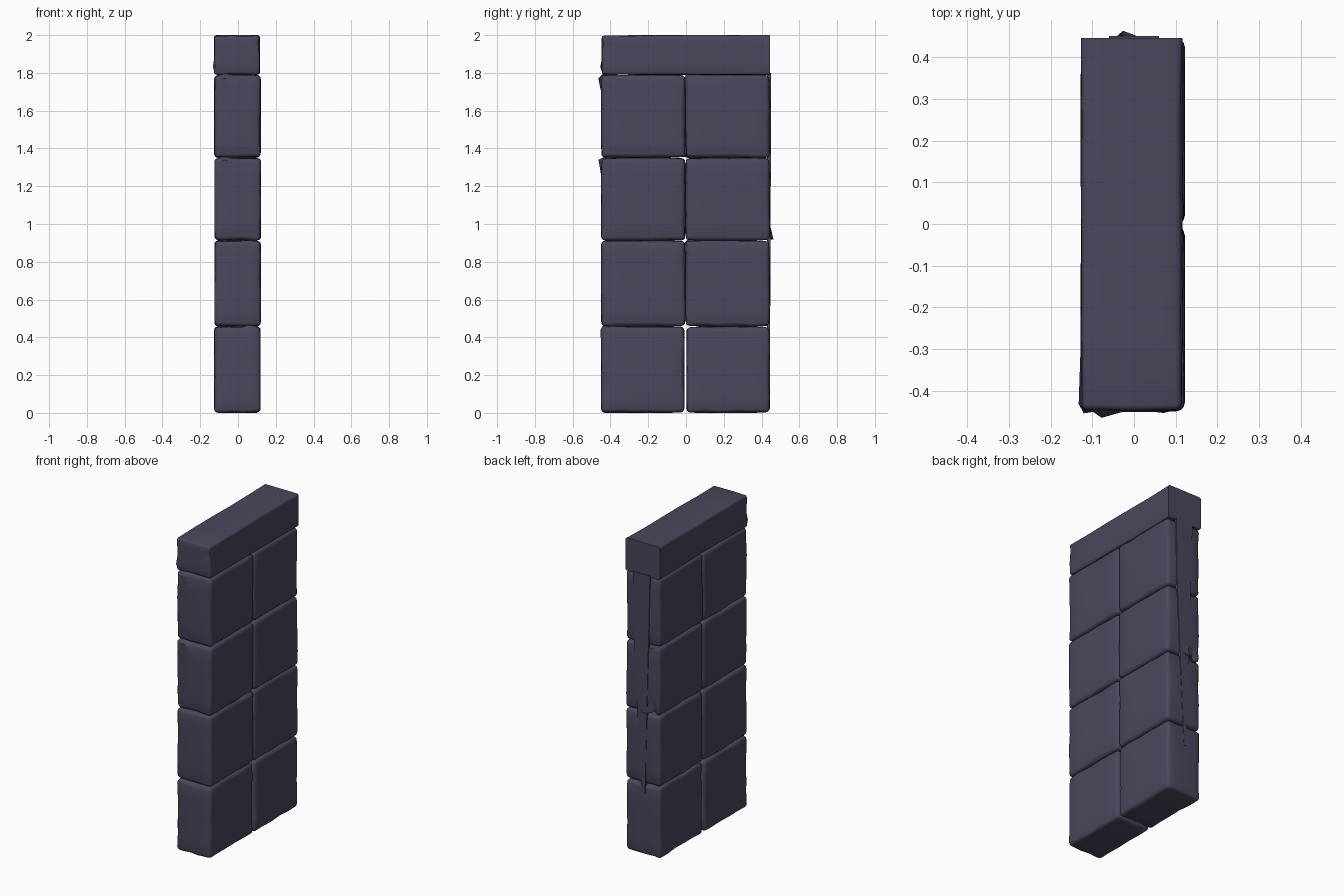
import bpy, bmesh, math, random
from mathutils import Vector

if "Cube" in bpy.data.objects:
    bpy.data.objects.remove(bpy.data.objects["Cube"])

random.seed(4)

stone = bpy.data.materials.new("dark slate stone")
stone.diffuse_color = (0.064, 0.064, 0.108, 1)
stone.use_nodes = True
stone.node_tree.nodes["Principled BSDF"].inputs["Base Color"].default_value = stone.diffuse_color


def finish(bm, name):
    bmesh.ops.recalc_face_normals(bm, faces=bm.faces[:])
    me = bpy.data.meshes.new(name)
    bm.to_mesh(me)
    bm.free()
    ob = bpy.data.objects.new(name, me)
    bpy.context.collection.objects.link(ob)
    me.materials.append(stone)
    bpy.ops.object.select_all(action='DESELECT')
    ob.select_set(True)
    bpy.context.view_layer.objects.active = ob
    bpy.ops.object.shade_smooth_by_angle(angle=math.radians(35))
    return ob


def worn_block(name, lo, hi, bevel, wear, sharp_back=False):
    """Box with slightly worn, rounded edges."""
    lo, hi = Vector(lo), Vector(hi)
    mid, half = (lo + hi) / 2, (hi - lo) / 2
    bm = bmesh.new()
    bmesh.ops.create_cube(bm, size=2)
    bmesh.ops.subdivide_edges(bm, edges=bm.edges[:], cuts=4, use_grid_fill=True)
    # rounded edges are those lying on two sides of the box
    def sides(v):
        return {(i, c > 0) for i, c in enumerate(v.co) if abs(c) > 0.999}
    tags = {v: sides(v) for v in bm.verts}
    edges = []
    for e in bm.edges:
        shared = tags[e.verts[0]] & tags[e.verts[1]]
        if len(shared) >= 2 and not (sharp_back and (1, True) in shared):
            edges.append(e)
    for v in bm.verts:
        s = tags[v]
        v.co = Vector([mid[i] + v.co[i] * half[i] for i in range(3)])
        if len(s) >= 2 and not (sharp_back and (1, True) in s):
            for i, positive in s:
                d = random.uniform(0, wear)
                v.co[i] += -d if positive else d
    bmesh.ops.bevel(bm, geom=edges, offset=bevel, offset_type='OFFSET',
                    segments=3, profile=0.5, affect='EDGES', clamp_overlap=True)
    return finish(bm, name)


# two columns of four stones
rows = [(0.0, 0.457), (0.457, 0.912), (0.912, 1.35), (1.35, 1.79)]
for r, (z0, z1) in enumerate(rows):
    gap = 0.005 if r == 0 else 0.0
    shift = random.uniform(-0.003, 0.003)
    x0, x1 = -0.126 + shift, 0.122 + shift
    worn_block(f"front_stone_{r + 1}", (x0, -0.45, z0), (x1, -0.003 - gap, z1), 0.02, 0.006)
    worn_block(f"back_stone_{r + 1}", (x0, -0.003 + gap, z0), (x1, 0.444, z1), 0.02, 0.006)

# cap stone, cut off square at the back
worn_block("cap_stone", (-0.127, -0.447, 1.79), (0.116, 0.445, 2.0), 0.013, 0.005, True)

# thin tapering sliver on the back end
bm = bmesh.new()
outline = [(-0.06, 1.8), (0.06, 1.8), (0.055, 1.4), (0.0, 0.32), (-0.02, 0.32)]
front = [bm.verts.new((x, 0.43, z)) for x, z in outline]
back = [bm.verts.new((x, 0.445 + 0.005 * min(1, (z - 0.32) / 1.2), z)) for x, z in outline]
bm.faces.new(front)
bm.faces.new(back[::-1])
for i in range(len(outline)):
    j = (i + 1) % len(outline)
    bm.faces.new((front[i], front[j], back[j], back[i]))
finish(bm, "back_sliver")
